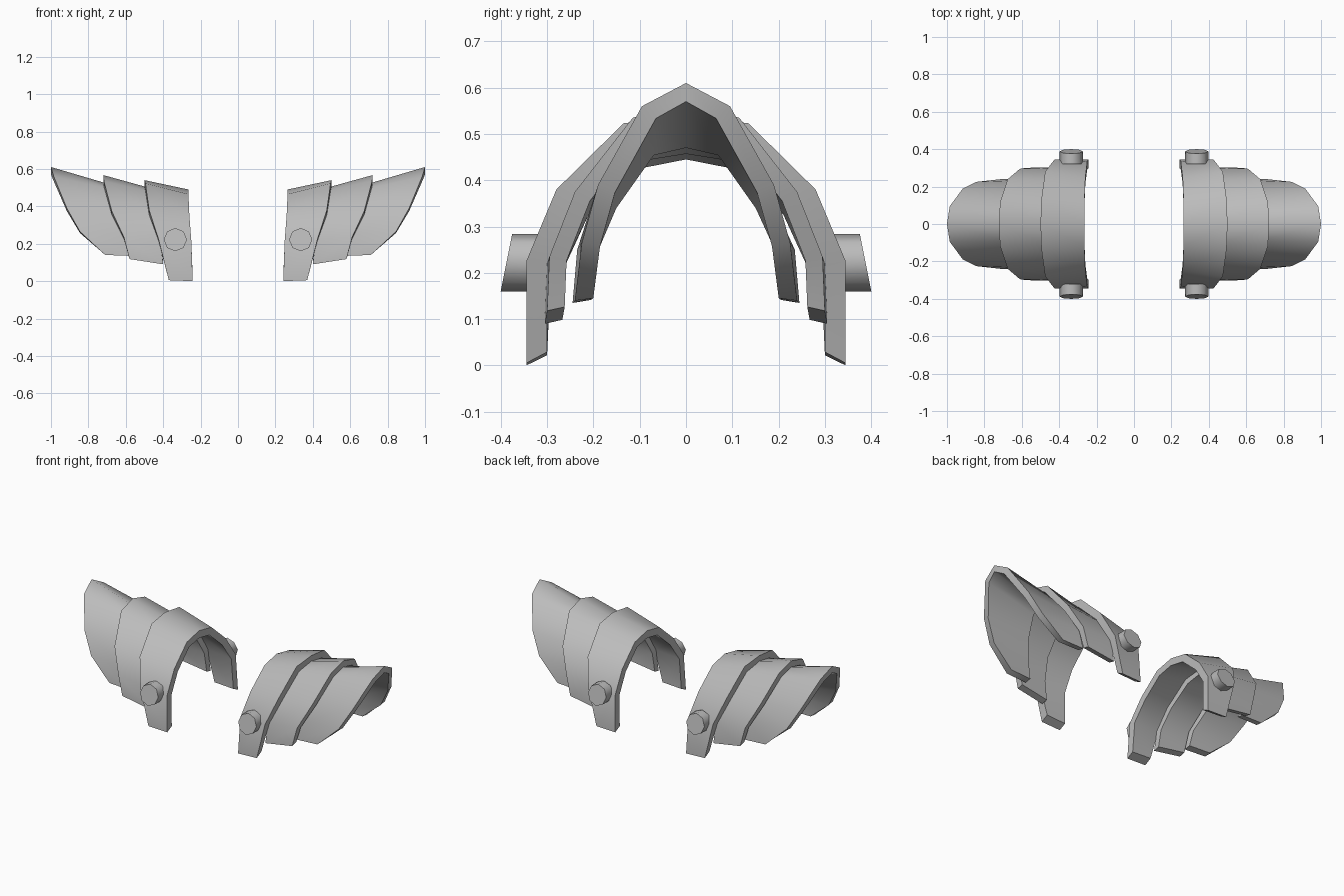
import bpy, bmesh, math
from mathutils import Vector

if "Cube" in bpy.data.objects:
    bpy.data.objects.remove(bpy.data.objects["Cube"])

steel = bpy.data.materials.new("grey steel")
steel.diffuse_color = (0.5, 0.5, 0.5, 1)
steel.use_nodes = True
steel.node_tree.nodes["Principled BSDF"].inputs["Base Color"].default_value = steel.diffuse_color


def finish(bm, name, angle):
    bmesh.ops.recalc_face_normals(bm, faces=bm.faces)
    me = bpy.data.meshes.new(name)
    bm.to_mesh(me)
    bm.free()
    ob = bpy.data.objects.new(name, me)
    bpy.context.collection.objects.link(ob)
    me.materials.append(steel)
    bpy.ops.object.select_all(action='DESELECT')
    ob.select_set(True)
    bpy.context.view_layer.objects.active = ob
    bpy.ops.object.shade_smooth_by_angle(angle=math.radians(angle))


def arch(half):
    """Complete a half rim (apex to bottom) across the y = 0 plane."""
    return [Vector((x, -y, z)) for x, y, z in reversed(half[1:])] + [Vector(p) for p in half]


def inset(rim, t, lift):
    """Offset a rim inward by t, lifting its two bottom ends."""
    out = []
    for i, p in enumerate(rim):
        a, b = rim[max(i - 1, 0)], rim[min(i + 1, len(rim) - 1)]
        d = Vector((0, b.y - a.y, b.z - a.z)).normalized()
        q = p + Vector((0, d.z, -d.y)) * t
        if i in (0, len(rim) - 1):
            q.z += lift
        out.append(q)
    return out


def plate(name, side, inner, outer, t, lift):
    a, b = arch(inner), arch(outer)
    bm = bmesh.new()
    # closed loop of four rims: outside pair, then inside pair
    rims = [[bm.verts.new((p.x * side, p.y, p.z)) for p in r]
            for r in (a, b, inset(b, t, lift), inset(a, t, lift))]
    for k in range(4):
        r, s = rims[k], rims[(k + 1) % 4]
        for i in range(len(a) - 1):
            bm.faces.new((r[i], r[i + 1], s[i + 1], s[i]))
    for i in (0, -1):
        bm.faces.new([r[i] for r in rims])
    finish(bm, name, 50)


def stud(name, side, front):
    # eight-sided rivet whose outer face leans back toward the top
    bm = bmesh.new()
    rings = [[], []]
    for k in range(8):
        a = math.tau * k / 8
        x, z = 0.335 + 0.062 * math.cos(a), 0.222 + 0.062 * math.sin(a)
        for ring, y in zip(rings, (0.32, 0.388 - 0.2 * (z - 0.222))):
            ring.append(bm.verts.new((x * side, y * front, z)))
    for k in range(8):
        j = (k + 1) % 8
        bm.faces.new((rings[0][k], rings[0][j], rings[1][j], rings[1][k]))
    for ring in rings:
        bm.faces.new(ring)
    finish(bm, name, 50)


# name, inner rim, outer rim (apex to bottom), thickness, bottom lift
PLATES = [
    ("inner_plate",
     [(.265, 0, .49), (.265, .12, .465), (.26, .25, .35), (.25, .335, .22), (.242, .345, 0)],
     [(.50, 0, .54), (.495, .135, .523), (.475, .28, .38), (.425, .345, .225), (.37, .345, .005)],
     .045, .024),
    ("middle_plate",
     [(.46, 0, .495), (.46, .11, .475), (.44, .24, .35), (.415, .30, .22), (.40, .305, .09)],
     [(.72, 0, .567), (.717, .115, .535), (.675, .24, .375), (.61, .295, .235), (.58, .30, .118)],
     .038, .01),
    ("outer_plate",
     [(.66, 0, .51), (.66, .095, .485), (.63, .185, .36), (.59, .235, .25), (.57, .245, .135)],
     [(1.0, 0, .61), (.985, .095, .56), (.915, .19, .39), (.845, .225, .265), (.71, .24, .14)],
     .04, .01),
]

for side, label in ((1, "right"), (-1, "left")):
    for name, inner, outer, t, lift in PLATES:
        plate(f"{label}_{name}", side, inner, outer, t, lift)
    stud(f"{label}_front_stud", side, -1)
    stud(f"{label}_back_stud", side, 1)
